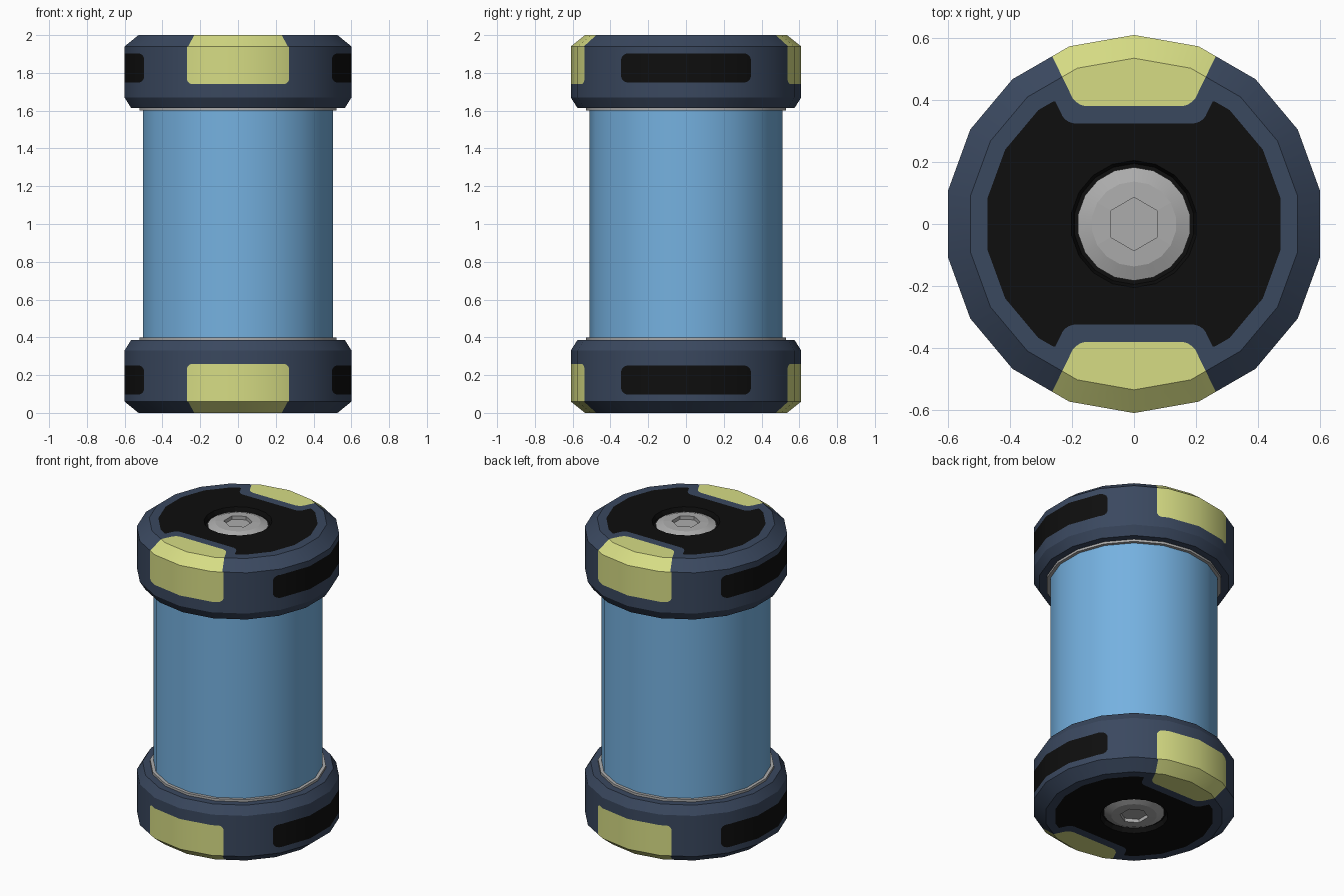
import bpy, bmesh, math
from mathutils import Vector

if "Cube" in bpy.data.objects:
    bpy.data.objects.remove(bpy.data.objects["Cube"])

SIDES = 18
X, Y, Z = Vector((1, 0, 0)), Vector((0, 1, 0)), Vector((0, 0, 1))


def material(name, r, g, b):
    lin = lambda c: ((c / 255 + 0.055) / 1.055) ** 2.4 if c > 10 else c / 255 / 12.92
    m = bpy.data.materials.new(name)
    m.diffuse_color = (lin(r), lin(g), lin(b), 1)
    m.use_nodes = True
    m.node_tree.nodes["Principled BSDF"].inputs["Base Color"].default_value = m.diffuse_color
    return m


MATS = [material("navy", 58, 72, 95), material("black", 14, 14, 14),
        material("yellow", 214, 220, 132), material("blue", 117, 177, 224),
        material("grey", 172, 172, 172)]
NAVY, BLACK, YELLOW, BLUE, GREY = range(5)


def ring(bm, r, z, n=SIDES):
    return [bm.verts.new((r * math.sin(math.tau * i / n), r * math.cos(math.tau * i / n), z))
            for i in range(n)]


def lathe(bm, profile, n=SIDES):
    rings = [ring(bm, r, z, n) for r, z in profile]
    for a, b in zip(rings, rings[1:]):
        for i in range(n):
            j = (i + 1) % n
            bm.faces.new((a[i], a[j], b[j], b[i]))
    return rings


def finish(bm, name, flip=False):
    """Make an object; flip mirrors it to the other end. Round sides get radial normals."""
    me = bpy.data.meshes.new(name)
    work = bm.copy()
    if flip:
        for v in work.verts:
            v.co.z = 2 - v.co.z
        bmesh.ops.reverse_faces(work, faces=work.faces[:])
    work.normal_update()
    work.to_mesh(me)
    work.free()
    for m in MATS:
        me.materials.append(m)
    normals = [Z] * len(me.loops)
    for p in me.polygons:
        p.use_smooth = True
        n = p.normal.copy()
        flat = math.hypot(n.x, n.y)
        curved = flat > 0.2 and n.x * p.center.x + n.y * p.center.y > 0
        for li in p.loop_indices:
            co = me.vertices[me.loops[li].vertex_index].co
            rad = Vector((co.x, co.y, 0)).normalized()
            normals[li] = (rad * flat + Z * n.z) if curved else n
    me.normals_split_custom_set([tuple(n) for n in normals])
    bpy.context.collection.objects.link(bpy.data.objects.new(name, me))


def rounded(lines, r, closed=False, steps=4):
    """Half-planes (normal angle, offset) with tangent lines added round each corner."""
    out = list(lines)
    pairs = list(zip(lines, lines[1:]))
    if closed:
        pairs.append((lines[-1], (lines[0][0] + 360, lines[0][1])))
    for (a1, d1), (a2, d2) in pairs:
        t1, t2 = math.radians(a1), math.radians(a2)
        det = math.sin(t2 - t1)
        e1, e2 = d1 - r, d2 - r
        cx = (e1 * math.sin(t2) - e2 * math.sin(t1)) / det
        cy = (e2 * math.cos(t1) - e1 * math.cos(t2)) / det
        for k in range(1, steps):
            t = t1 + (t2 - t1) * k / steps
            out.append((math.degrees(t), cx * math.cos(t) + cy * math.sin(t) + r))
    return out


def carve(bm, select, lines, u, v, mat):
    """Cut a convex outline into the selected faces and colour its inside."""
    planes = []

    def inside():
        bm.normal_update()
        return [f for f in bm.faces if select(f) and
                all(n.dot(f.calc_center_median()) <= d + 1e-5 for n, d in planes)]
    for a, d in lines:
        n = u * math.cos(math.radians(a)) + v * math.sin(math.radians(a))
        fs = inside()
        geom = list({e for f in fs for e in list(f.verts) + list(f.edges)}) + fs
        bmesh.ops.bisect_plane(bm, geom=geom, dist=1e-5, plane_co=n * d, plane_no=n)
        planes.append((n, d))
    for f in inside():
        f.material_index = mat


# End cap with a shallow bolt recess
bm = bmesh.new()
rings = lathe(bm, [(0.195, 1.97), (0.205, 2), (0.535, 2), (0.61, 1.94), (0.61, 1.67),
                   (0.575, 1.615), (0.50, 1.615)])
bm.faces.new(rings[0])
bm.faces.new(rings[-1])
bmesh.ops.recalc_face_normals(bm, faces=bm.faces[:])
for f in bm.faces:
    c = f.calc_center_median()
    if math.hypot(c.x, c.y) < 0.203 and c.z > 1.9:
        f.material_index = BLACK

# Painted areas: black end panel, navy notches, yellow pads, black side panels
is_end = lambda f: f.normal.z > 0.9 and f.calc_center_median().z > 1.99
is_upper = lambda f: f.normal.z > 0.3 and f.calc_center_median().z > 1.96
panel = [(20 * i, 0.48 * math.cos(math.pi / SIDES)) for i in range(SIDES)]
carve(bm, is_end, panel + [(90, 0.395), (270, 0.395)], X, Y, BLACK)
for s in (1, -1):
    carve(bm, is_end, rounded([(206, 0.055), (270, -0.325), (334, 0.055)], 0.05),
          X, Y * s, NAVY)
    carve(bm, is_upper, rounded([(206, 0), (270, -0.38), (334, 0)], 0.06), X, Y * s, YELLOW)
    carve(bm, lambda f: abs(f.normal.z) < 0.1 and f.normal.y * s > 0.3
          and f.calc_center_median().z > 1.7,
          rounded([(180, 0.27), (270, -1.74), (360, 0.27)], 0.03), X, Z, YELLOW)
    carve(bm, lambda f: abs(f.normal.z) < 0.1 and f.normal.x * s > 0.3,
          rounded([(0, 0.343), (90, 1.902), (180, 0.343), (270, -1.75)], 0.035, True),
          Y, Z, BLACK)
finish(bm, "top_cap")
finish(bm, "bottom_cap", True)

# Bolt with a domed head and hexagonal socket
bm = bmesh.new()
rings = lathe(bm, [(0.183, 1.965), (0.183, 1.977), (0.137, 1.995)])
rim, floor = lathe(bm, [(0.086, 1.998), (0.086, 1.975)], 6)
for i in range(6):
    outer = [rings[-1][(3 * i + k) % SIDES] for k in range(4)]
    bm.faces.new(outer + [rim[(i + 1) % 6], rim[i]])
bm.faces.new(floor)
bm.faces.new(rings[0])
bmesh.ops.recalc_face_normals(bm, faces=bm.faces[:])
for f in bm.faces:
    f.material_index = GREY
finish(bm, "top_bolt")
finish(bm, "bottom_bolt", True)


# Body tube and thin collars
def drum(r, z0, z1, mat):
    b = bmesh.new()
    rs = lathe(b, [(r, z0), (r, z1)])
    for q in rs:
        b.faces.new(q)
    bmesh.ops.recalc_face_normals(b, faces=b.faces[:])
    for f in b.faces:
        f.material_index = mat
    return b


finish(drum(0.51, 0.39, 1.61, BLUE), "body_tube")
collar = drum(0.53, 1.6, 1.625, GREY)
finish(collar, "top_collar")
finish(collar, "bottom_collar", True)
